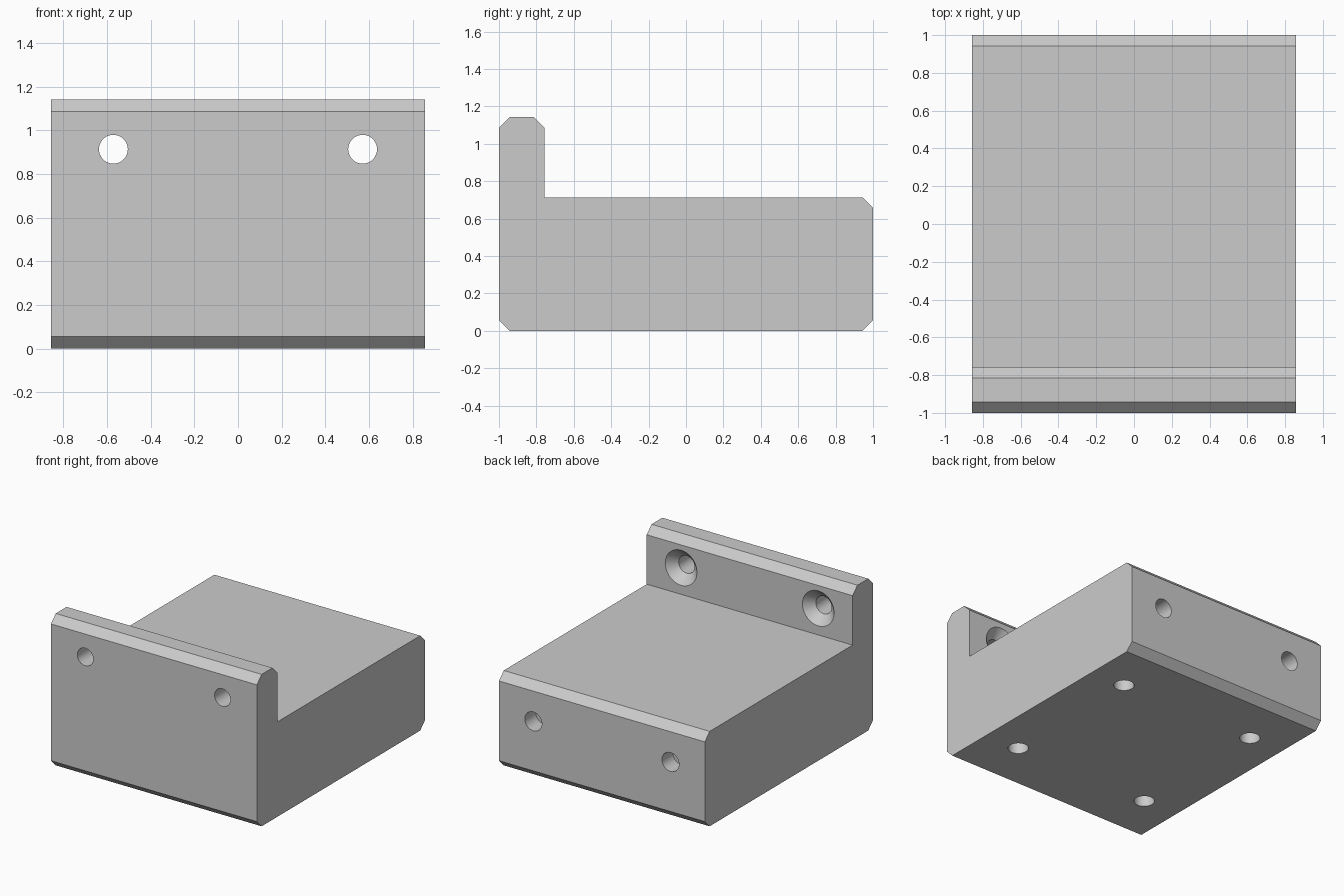
import bpy
import bmesh
from math import pi
from mathutils import Matrix, Vector

old = bpy.data.objects.get("Cube")
if old:
    bpy.data.objects.remove(old, do_unlink=True)

HALF_WIDTH = 0.857
HEIGHT = 1.143
BASE_TOP = 0.714
LIP_BACK = -0.757
CHAMFER = 0.057
HOLE_X = 0.571
LIP_HOLE_Z = 0.914
BACK_HOLE_Z = 0.429
SEGMENTS = 48

# Plain grey material
grey = bpy.data.materials.new("plain_grey")
grey.use_nodes = True
grey.diffuse_color = (0.6, 0.6, 0.6, 1)
grey.node_tree.nodes["Principled BSDF"].inputs["Base Color"].default_value = (0.6, 0.6, 0.6, 1)


def finish(bm, name):
    bmesh.ops.recalc_face_normals(bm, faces=bm.faces)
    mesh = bpy.data.meshes.new(name)
    bm.to_mesh(mesh)
    bm.free()
    mesh.materials.append(grey)
    obj = bpy.data.objects.new(name, mesh)
    bpy.context.collection.objects.link(obj)
    return obj


def drill(name, start, end, r1, r2):
    """Round or tapered cutter running from start to end."""
    start, end = Vector(start), Vector(end)
    axis = end - start
    turn = axis.to_track_quat("Z", "Y").to_matrix().to_4x4()
    bm = bmesh.new()
    bmesh.ops.create_cone(bm, cap_ends=True, segments=SEGMENTS, radius1=r1, radius2=r2,
                          depth=axis.length,
                          matrix=Matrix.Translation((start + end) / 2) @ turn)
    cutter = finish(bm, name)
    cutter.hide_render = True
    return cutter


# Bracket body: chamfered L-shaped profile extruded across the width
c = CHAMFER
profile = [
    (-1 + c, 0), (1 - c, 0), (1, c), (1, BASE_TOP - c), (1 - c, BASE_TOP),
    (LIP_BACK, BASE_TOP), (LIP_BACK, HEIGHT - c), (LIP_BACK - c, HEIGHT),
    (-1 + c, HEIGHT), (-1, HEIGHT - c), (-1, c),
]
bm = bmesh.new()
side = bm.faces.new([bm.verts.new((-HALF_WIDTH, y, z)) for y, z in profile])
sweep = bmesh.ops.extrude_face_region(bm, geom=[side])
moved = [v for v in sweep["geom"] if isinstance(v, bmesh.types.BMVert)]
bmesh.ops.translate(bm, verts=moved, vec=(2 * HALF_WIDTH, 0, 0))
body = finish(bm, "bracket_body")

cutters = []
for x in (-HOLE_X, HOLE_X):
    # Through holes in the lip, countersunk from behind
    cutters.append(drill("lip_hole", (x, -1.1, LIP_HOLE_Z), (x, -0.7, LIP_HOLE_Z), 0.066, 0.066))
    cutters.append(drill("lip_countersink", (x, LIP_BACK - 0.066, LIP_HOLE_Z),
                         (x, LIP_BACK + 0.01, LIP_HOLE_Z), 0.066, 0.142))
    # Blind holes in the back
    cutters.append(drill("back_hole", (x, 1.1, BACK_HOLE_Z), (x, 0.87, BACK_HOLE_Z), 0.071, 0.071))
    # Blind holes in the underside
    for y in (-HOLE_X, HOLE_X):
        cutters.append(drill("underside_hole", (x, y, -0.1), (x, y, 0.25), 0.071, 0.071))

# Cut each hole in turn, then drop the cutters
bpy.context.view_layer.objects.active = body
for cutter in cutters:
    cut = body.modifiers.new("cut", "BOOLEAN")
    cut.operation = "DIFFERENCE"
    cut.solver = "EXACT"
    cut.object = cutter
    bpy.ops.object.modifier_apply(modifier=cut.name)
    bpy.data.objects.remove(cutter, do_unlink=True)

# Smooth hole walls with crisp edges
for obj in bpy.context.selected_objects:
    obj.select_set(False)
body.select_set(True)
bpy.ops.object.shade_smooth_by_angle(angle=pi / 6)
